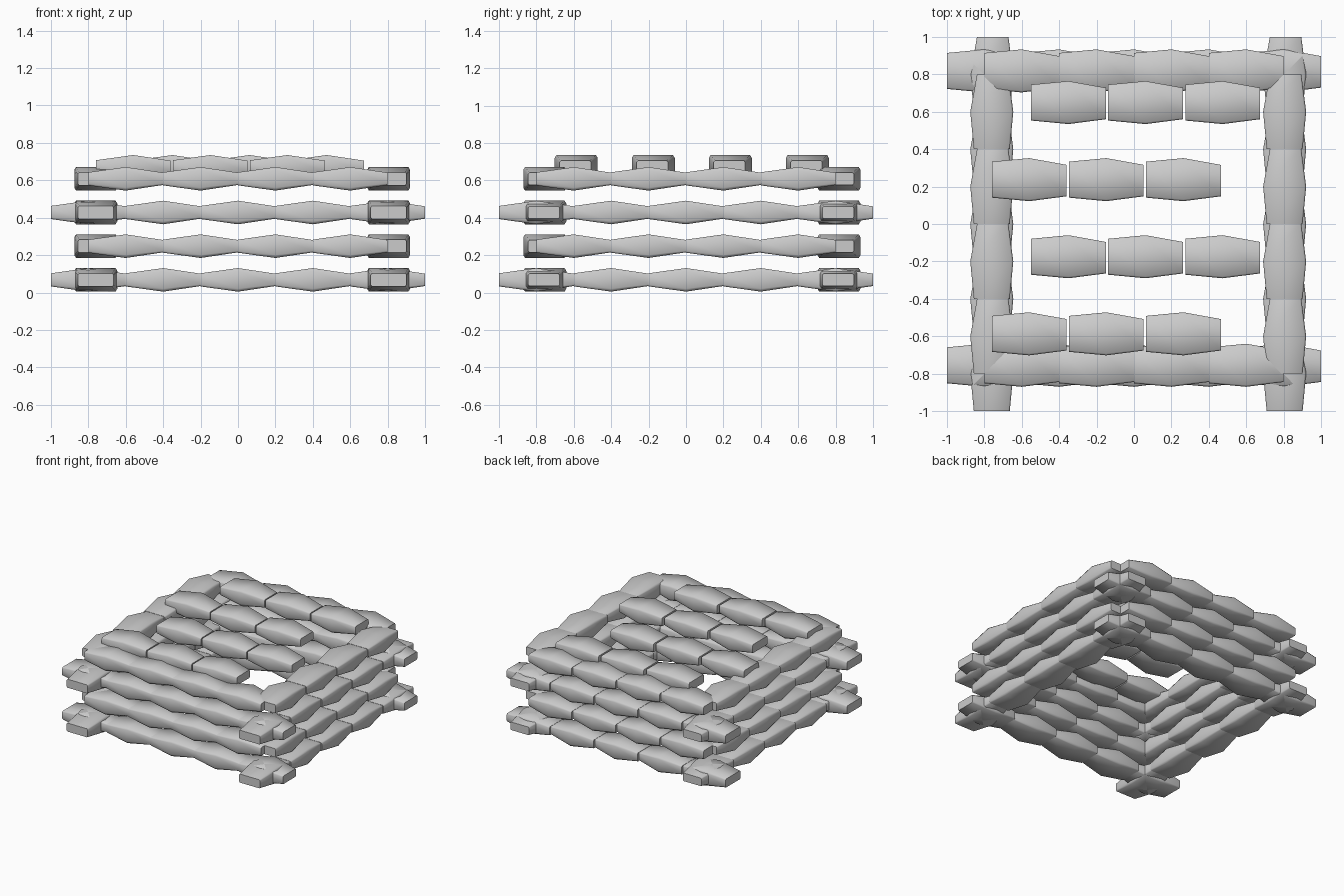
import bpy, bmesh, math

if "Cube" in bpy.data.objects:
    bpy.data.objects.remove(bpy.data.objects["Cube"])

canvas = bpy.data.materials.new("grey_canvas")
canvas.diffuse_color = (0.6, 0.6, 0.6, 1)
canvas.use_nodes = True
canvas.node_tree.nodes["Principled BSDF"].inputs["Base Color"].default_value = canvas.diffuse_color

# Stations along a bag: position, half width, half height, sideways shift
STATIONS = [(-0.2, 0.096, 0.035, 0.0), (0.0, 0.115, 0.063, 0.0), (0.2, 0.084, 0.033, -0.005)]


def bag_mesh():
    """One filled bag: boxy section with trimmed corners, fat in the middle."""
    bm = bmesh.new()
    rings = []
    for x, w, h, shift in STATIONS:
        a, b = w * 0.92, h * 0.75
        section = [(w, -b), (w, b), (a, h), (-a, h), (-w, b), (-w, -b), (-a, -h), (a, -h)]
        rings.append([bm.verts.new((x, y + shift, z)) for y, z in section])
    for r0, r1 in zip(rings, rings[1:]):
        for i in range(8):
            j = (i + 1) % 8
            bm.faces.new((r0[i], r0[j], r1[j], r1[i]))
    caps = [bm.faces.new(rings[0]), bm.faces.new(rings[-1])]
    bmesh.ops.recalc_face_normals(bm, faces=bm.faces)
    for f in bm.faces:
        f.smooth = True
    for cap in caps:
        for e in cap.edges:
            e.smooth = False
    me = bpy.data.meshes.new("sandbag")
    bm.to_mesh(me)
    bm.free()
    me.materials.append(canvas)
    return me


bag = bag_mesh()


def place(name, x, y, z, turn=0.0):
    ob = bpy.data.objects.new(name, bag)
    ob.location = (x, y, z)
    ob.rotation_euler = (0, 0, turn)
    bpy.context.collection.objects.link(ob)


# Four walls, courses alternating between five and four bags
for course in range(4):
    z = 0.068 + 0.18 * course
    count = 5 if course % 2 == 0 else 4
    for i in range(count):
        s = (i - (count - 1) / 2) * 0.4
        place("front_wall_bag", s, -0.755, z)
        place("back_wall_bag", s, 0.818, z)
        place("left_wall_bag", -0.76, s, z, math.pi / 2)
        place("right_wall_bag", 0.805, s, z, math.pi / 2)

# Four staggered roof rows of three bags
for row in range(4):
    y = -0.587 + 0.412 * row
    start = -0.56 if row % 2 == 0 else -0.35
    for i in range(3):
        place("roof_bag", start + 0.412 * i, y, 0.672)
